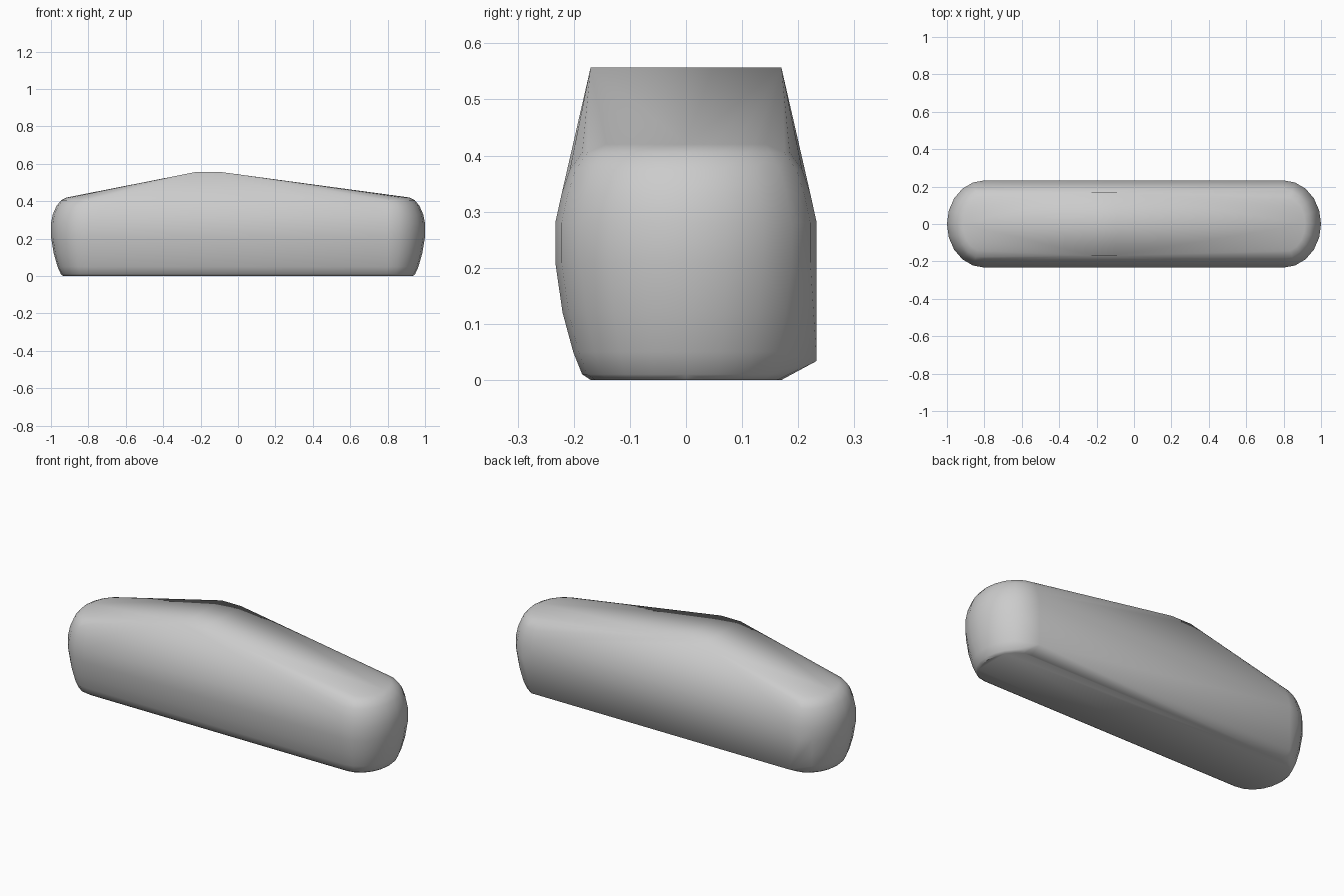
import bpy
import bmesh
import math

cube = bpy.data.objects.get("Cube")
if cube:
    bpy.data.objects.remove(cube, do_unlink=True)

# Single grey material
grey = bpy.data.materials.new("plain grey")
grey.use_nodes = True
colour = (0.6, 0.6, 0.6, 1)
grey.diffuse_color = colour
grey.node_tree.nodes["Principled BSDF"].inputs["Base Color"].default_value = colour

STRAIGHT = 0.8   # half length of the straight sides
STEPS = 10       # segments in each rounded end

# Horizontal outlines: height, half length, half width
layers = [
    (0.0, 0.935, 0.17), (0.01, 0.947, 0.185), (0.05, 0.965, 0.201),
    (0.12, 0.985, 0.22), (0.21, 1.0, 0.233), (0.28, 1.0, 0.233),
    (0.33, 0.99, 0.222), (0.375, 0.97, 0.207), (0.405, 0.945, 0.185),
    (0.42, 0.915, 0.15),
]

bm = bmesh.new()
for z, length, width in layers:
    for side in (-1, 1):
        for i in range(STEPS + 1):
            a = math.pi * (i / STEPS - 0.5)
            x = STRAIGHT + (length - STRAIGHT) * math.cos(a)
            bm.verts.new((side * x, width * math.sin(a), z))

# Short flat ridge at the peak
for x in (-0.22, -0.1):
    for y in (-0.17, 0.17):
        bm.verts.new((x, y, 0.557))

# Lower corners of the upright back wall
for x in (-STRAIGHT, STRAIGHT):
    bm.verts.new((x, 0.233, 0.034))

# Wrap the outlines into one tight shell
hull = bmesh.ops.convex_hull(bm, input=bm.verts[:])
loose = [v for v in bm.verts if not v.link_faces]
bmesh.ops.delete(bm, geom=loose, context="VERTS")
bmesh.ops.dissolve_limit(bm, angle_limit=math.radians(0.5),
                         verts=bm.verts[:], edges=bm.edges[:])
bmesh.ops.recalc_face_normals(bm, faces=bm.faces[:])

mesh = bpy.data.meshes.new("peaked_body")
bm.to_mesh(mesh)
bm.free()
mesh.materials.append(grey)
body = bpy.data.objects.new("peaked_body", mesh)
bpy.context.collection.objects.link(body)

# Smooth the rounded ends, keeping the hard edges crisp
bpy.ops.object.select_all(action="DESELECT")
body.select_set(True)
bpy.context.view_layer.objects.active = body
bpy.ops.object.shade_smooth_by_angle(angle=math.radians(40))
